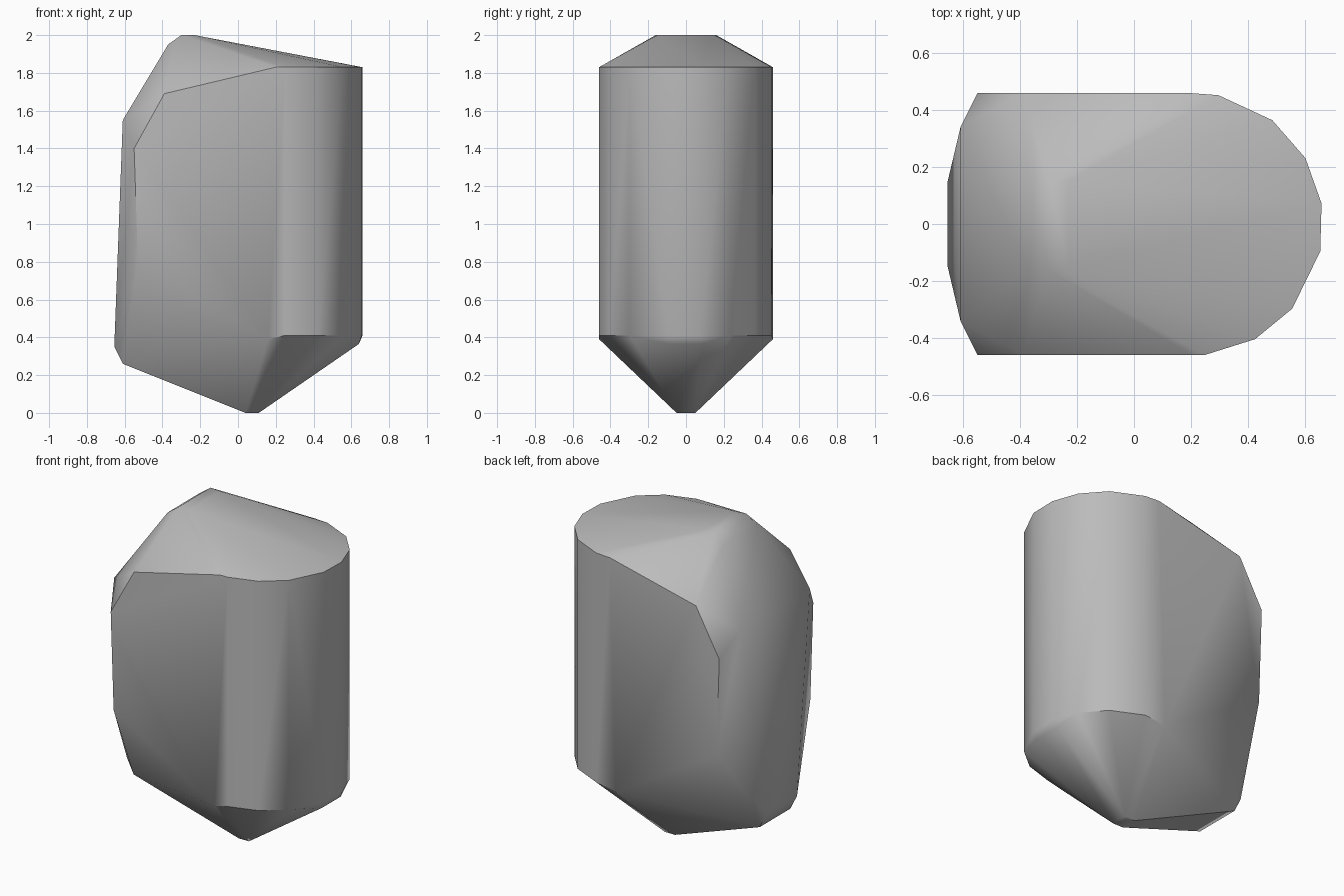
import bpy
import bmesh
from math import radians, cos, sin

cube = bpy.data.objects.get("Cube")
if cube:
    bpy.data.objects.remove(cube, do_unlink=True)

# Stone colour
grey = (0.5, 0.5, 0.5, 1)
stone = bpy.data.materials.new("stone grey")
stone.use_nodes = True
stone.diffuse_color = grey
bsdf = stone.node_tree.nodes["Principled BSDF"]
bsdf.inputs["Base Color"].default_value = grey
bsdf.inputs["Roughness"].default_value = 0.8

# Rounded end: a slightly irregular half cylinder
points = []
for angle in (-84, -61, -40, -12, 9, 30, 52, 78):
    a = radians(angle)
    x, y = 0.2 + 0.465 * cos(a), 0.463 * sin(a)
    points += [(x, y, 0.41), (x, y, 1.83)]

# Corners shared by the front and back halves
corners = [
    (0.20, 0.46, 1.83), (0.16, 0.46, 0.39),                        # flat side, rounded end
    (-0.39, 0.46, 1.69), (-0.55, 0.46, 1.40), (-0.53, 0.46, 0.80),  # flat side, blunt end
    (-0.37, 0.16, 1.95), (-0.30, 0.16, 2.0), (-0.23, 0.15, 2.0),    # top ridge
    (-0.61, 0.34, 1.55), (-0.655, 0.15, 0.35), (-0.61, 0.15, 0.26), # blunt end panel
    (0.04, 0.05, 0.0), (0.11, 0.05, 0.0),                           # bottom tip
    (0.64, 0.09, 0.365),                                            # lower lip
]
for x, y, z in corners:
    points += [(x, y, z), (x, -y, z)]

# Wrap the corners into one faceted solid
bm = bmesh.new()
for p in points:
    bm.verts.new(p)
hull = bmesh.ops.convex_hull(bm, input=bm.verts)
loose = [v for v in bm.verts if not v.link_faces]
bmesh.ops.delete(bm, geom=loose, context="VERTS")
bmesh.ops.dissolve_limit(bm, angle_limit=radians(1), verts=bm.verts, edges=bm.edges)
bmesh.ops.recalc_face_normals(bm, faces=bm.faces)

mesh = bpy.data.meshes.new("faceted_stone")
bm.to_mesh(mesh)
bm.free()
mesh.materials.append(stone)
rock = bpy.data.objects.new("faceted_stone", mesh)
bpy.context.collection.objects.link(rock)

bpy.ops.object.select_all(action="DESELECT")
rock.select_set(True)
bpy.context.view_layer.objects.active = rock
bpy.ops.object.shade_smooth_by_angle(angle=radians(42))
